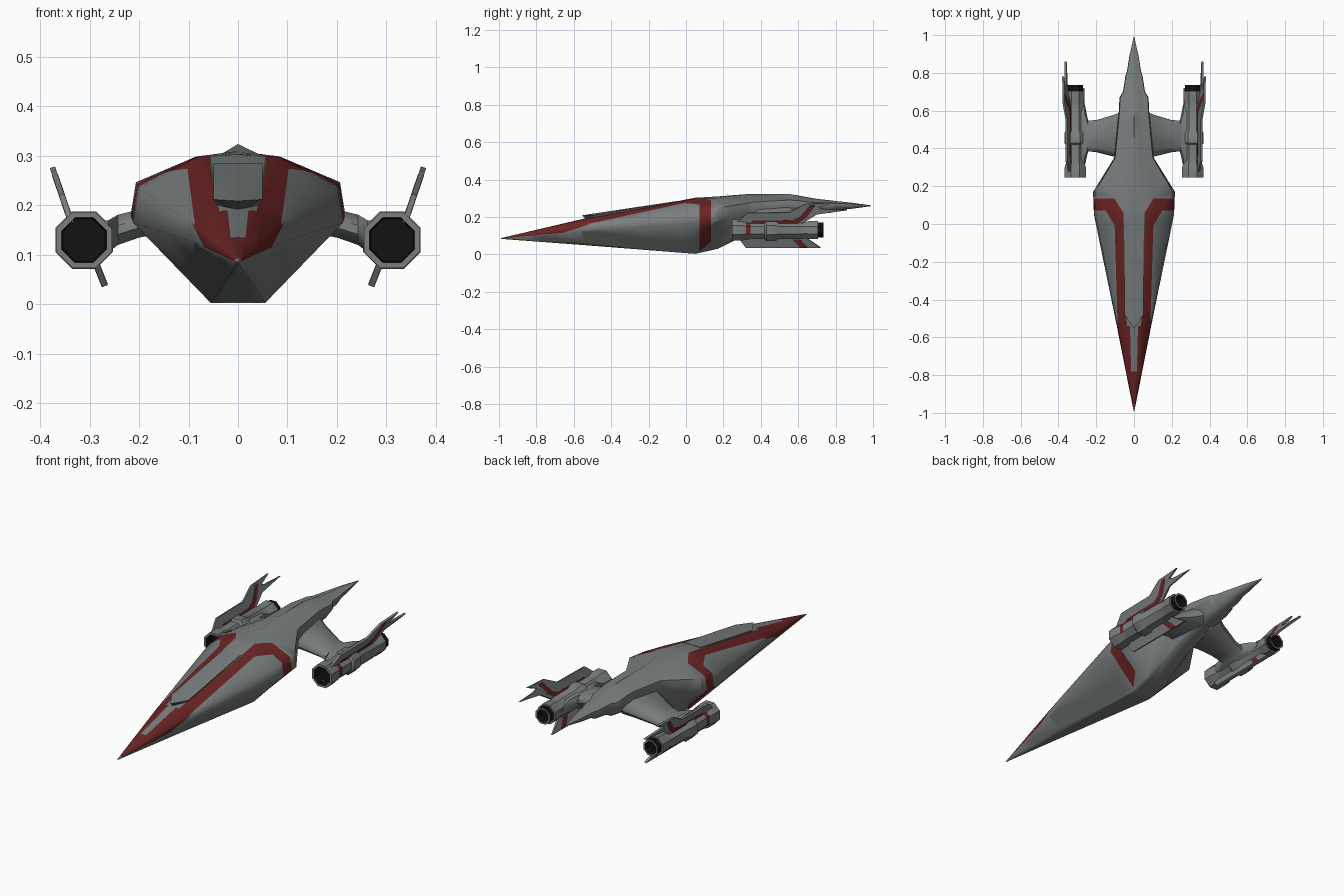
import bpy, bmesh, math
from mathutils import Vector

old = bpy.data.objects.get("Cube")
if old:
    bpy.data.objects.remove(old, do_unlink=True)


def material(name, r, g, b):
    mat = bpy.data.materials.new(name)
    mat.use_nodes = True
    mat.diffuse_color = (r, g, b, 1)
    bsdf = next(n for n in mat.node_tree.nodes if n.type == 'BSDF_PRINCIPLED')
    bsdf.inputs["Base Color"].default_value = (r, g, b, 1)
    bsdf.inputs["Roughness"].default_value = 0.7
    return mat


GREY, RED, BLACK, GLASS, OLIVE = range(5)
PALETTE = [material("hull grey", 0.195, 0.21, 0.21),
           material("stripe red", 0.15, 0.018, 0.018),
           material("engine black", 0.006, 0.006, 0.006),
           material("visor dark grey", 0.07, 0.075, 0.075),
           material("pinstripe olive", 0.06, 0.08, 0.02)]


def finish(name, bm, mirrored=False, sharp=35):
    """Turn a bmesh into a named object, mirrored across x when asked."""
    bmesh.ops.recalc_face_normals(bm, faces=bm.faces)
    mesh = bpy.data.meshes.new(name)
    bm.to_mesh(mesh)
    bm.free()
    for mat in PALETTE:
        mesh.materials.append(mat)
    obj = bpy.data.objects.new(name, mesh)
    bpy.context.collection.objects.link(obj)
    bpy.ops.object.select_all(action='DESELECT')
    obj.select_set(True)
    bpy.context.view_layer.objects.active = obj
    bpy.ops.object.shade_smooth_by_angle(angle=math.radians(sharp))
    if mirrored:
        mod = obj.modifiers.new("mirror", 'MIRROR')
        mod.use_mirror_merge = False


def loft(rings):
    """Skin a list of closed rings and cap both ends."""
    bm = bmesh.new()
    loops = [[bm.verts.new(p) for p in ring] for ring in rings]
    for a, b in zip(loops, loops[1:]):
        for i in range(len(a)):
            j = (i + 1) % len(a)
            bm.faces.new((a[i], a[j], b[j], b[i]))
    bm.faces.new(loops[0])
    bm.faces.new(loops[-1])
    bmesh.ops.recalc_face_normals(bm, faces=bm.faces)
    return bm


def hull_ring(y, width, top, bottom, shoulder, keel):
    def z(f):
        return bottom + (top - bottom) * f
    half = [(0.39, shoulder), (0.95, 0.775), (1, 0.54), (keel, 0)]
    right = [(width * x, y, z(f)) for x, f in half]
    left = [(-x, yy, zz) for x, yy, zz in reversed(right)]
    return [(0, y, top)] + right + [(0, y, bottom)] + left


# Fuselage: long faceted nose, waist and stepped tail spike
# columns: y, half width, top, bottom, shoulder height, keel width
SECTIONS = [
    (-0.99, 0.002, 0.087, 0.083, 0.99, 0.26),
    (-0.55, 0.089, 0.19, 0.05, 0.98, 0.26),
    (0.05, 0.212, 0.303, 0.003, 0.985, 0.26),
    (0.17, 0.217, 0.31, 0.03, 0.96, 0.26),
    (0.35, 0.105, 0.324, 0.12, 0.88, 0.4),
    (0.55, 0.085, 0.323, 0.18, 0.85, 0.5),
    (0.60, 0.08, 0.315, 0.19, 0.85, 0.5),
    (0.67, 0.077, 0.302, 0.2, 0.88, 0.5),
    (0.70, 0.058, 0.297, 0.215, 0.88, 0.5),
    (0.78, 0.046, 0.288, 0.223, 0.88, 0.5),
    (0.81, 0.037, 0.284, 0.237, 0.88, 0.5),
    (0.88, 0.026, 0.277, 0.243, 0.88, 0.5),
    (0.99, 0.002, 0.262, 0.258, 0.88, 0.5)]
hull = loft([hull_ring(*s) for s in SECTIONS])

# Stripe edges, as plan-view lines that are cut into the fuselage skin
INNER = ((0.042, -0.4), (0.056, 0.06))
PIN = ((0.046, -0.4), (0.06, 0.06))
OUTER = ((0.088, -0.5), (0.102, -0.02))
INNER_BEND = ((0.056, 0.06), (0.105, 0.135))
OUTER_BEND = ((0.102, -0.01), (0.15, 0.072))
WEDGE = ((0.015, -0.78), (0.021, -0.55))
FRONT, BACK = 0.072, 0.135
NOSE, WEDGE_TIP, TIP = -0.54, -0.78, -0.965
PIN_START, PIN_END = -0.35, 0
# Rising lower border of the red on the nose flanks, as y and z
FLANK = ((-0.72, 0.095), (-0.5, 0.166))


def cut(point, normal):
    geom = hull.verts[:] + hull.edges[:] + hull.faces[:]
    bmesh.ops.bisect_plane(hull, geom=geom, dist=1e-5,
                           plane_co=point, plane_no=normal)


def beyond(line, x, y):
    """How far a point lies to the right of a line, seen along the line."""
    (ax, ay), (bx, by) = line
    return (x - ax) * (by - ay) - (y - ay) * (bx - ax)


for side in (1, -1):
    for (ax, ay), (bx, by) in (INNER, PIN, OUTER, INNER_BEND, OUTER_BEND,
                               WEDGE):
        cut((side * ax, ay, 0), (side * (by - ay), ax - bx, 0))
for y in (FRONT, BACK, NOSE, WEDGE_TIP, TIP, PIN_START, PIN_END):
    cut((0, y, 0), (0, 1, 0))
(ay, az), (by, bz) = FLANK
cut((0, ay, az), (0, bz - az, ay - by))


def skin_colour(face):
    c = face.calc_center_median()
    x, y, up = abs(c.x), c.y, face.normal.z
    if y > BACK or y < TIP or up < -0.9:
        return GREY
    if y < FRONT and up < 0.3:
        on_flank = y < -0.5 and up > 0 and beyond(FLANK, y, c.z) < 0
        return RED if on_flank else GREY
    if y < NOSE:
        return RED if y < WEDGE_TIP or beyond(WEDGE, x, y) > 0 else GREY
    if beyond(INNER, x, y) < 0 or beyond(INNER_BEND, x, y) < 0:
        return GREY
    if PIN_START < y < PIN_END and beyond(PIN, x, y) < 0:
        return OLIVE
    if y > FRONT or beyond(OUTER, x, y) < 0 or beyond(OUTER_BEND, x, y) < 0:
        return RED
    return GREY


hull.normal_update()
for face in hull.faces:
    face.material_index = skin_colour(face)
finish("fuselage", hull, sharp=60)

# Canopy: pointed roof step with a dark undercut visor
canopy = bmesh.new()
for side in (1, -1):
    for p in ((0.05, -0.48, 0.212), (0.05, -0.05, 0.285),
              (0.036, -0.455, 0.19), (0.04, -0.05, 0.25)):
        canopy.verts.new((side * p[0], p[1], p[2]))
for p in ((0, -0.555, 0.209), (0, -0.525, 0.18), (0, -0.48, 0.216)):
    canopy.verts.new(p)
bmesh.ops.convex_hull(canopy, input=canopy.verts[:])
canopy.normal_update()
for face in canopy.faces:
    if face.normal.y < -0.3 and face.normal.z < 0.5:
        face.material_index = GLASS
finish("canopy", canopy)


# Pylons: chamfered arms tapering out to fairings along the engines
def pylon_ring(x, y0, y1, z0, z1):
    cy, cz = (y0 + y1) / 2, (z0 + z1) / 2
    hy, hz = (y1 - y0) / 2, (z1 - z0) / 2
    corners = [(1, 0.3), (0.7, 1), (-0.7, 1), (-1, 0.3),
               (-1, -0.3), (-0.7, -1), (0.7, -1), (1, -0.3)]
    return [(x, cy + hy * a, cz + hz * b) for a, b in corners]


finish("engine_pylon", loft([
    pylon_ring(0.03, 0.32, 0.61, 0.17, 0.29),
    pylon_ring(0.1, 0.355, 0.58, 0.155, 0.24),
    pylon_ring(0.2, 0.38, 0.55, 0.135, 0.192),
    pylon_ring(0.243, 0.385, 0.548, 0.12, 0.181),
    pylon_ring(0.262, 0.3, 0.64, 0.105, 0.17),
    pylon_ring(0.29, 0.3, 0.64, 0.105, 0.17)]), mirrored=True, sharp=50)

# Engine nacelles: eight-sided turned tubes with dark intakes
CENTRE = Vector((0.311, 0, 0.13))


def octagon(y, radius):
    angles = [math.radians(22.5 + 45 * i) for i in range(8)]
    return [CENTRE + Vector((radius * math.cos(a), y, radius * math.sin(a)))
            for a in angles]


PROFILE = [(0.29, 0.046), (0.245, 0.049), (0.245, 0.061), (0.3, 0.061),
           (0.32, 0.054), (0.345, 0.053), (0.42, 0.053), (0.43, 0.063),
           (0.48, 0.063), (0.495, 0.053), (0.62, 0.053), (0.64, 0.048),
           (0.66, 0.053), (0.705, 0.053), (0.705, 0.044), (0.69, 0.043)]
nacelle = loft([octagon(y, r) for y, r in PROFILE])
for face in nacelle.faces:
    c = face.calc_center_median()
    n = face.normal
    if 0.245 < c.y < 0.3 and (c - CENTRE).xz.length < 0.05:
        face.material_index = BLACK
    elif 0.32 < c.y < 0.345 and n.x > 0.5 and n.z > -0.3:
        face.material_index = RED
finish("engine_nacelle", nacelle, mirrored=True)

# Exhausts: black barrels with a grey rim, hollowed at the back
exhaust = loft([octagon(y, r) for y, r in
                [(0.66, 0.044), (0.735, 0.044), (0.735, 0.034), (0.7, 0.03)]])
for face in exhaust.faces:
    on_rim = face.calc_center_median().y > 0.734
    face.material_index = GREY if on_rim else BLACK
finish("engine_exhaust", exhaust, mirrored=True)


# Fins: thin slanted plates, outline given as y and z
def slanted_plate(name, outline, x_at, slope, z_at, thickness, colour):
    bm = bmesh.new()
    lean = Vector((1, 0, -slope)).normalized() * thickness / 2
    mid = [Vector((x_at + (z - z_at) * slope, y, z)) for y, z in outline]
    a = [bm.verts.new(p + lean) for p in mid]
    b = [bm.verts.new(p - lean) for p in mid]
    bm.faces.new(a)
    bm.faces.new(b[::-1])
    for i in range(len(a)):
        j = (i + 1) % len(a)
        bm.faces.new((a[j], a[i], b[i], b[j]))
    for face in bm.faces:
        face.material_index = colour
    finish(name, bm, mirrored=True)


UPPER = dict(x_at=0.337, slope=0.34, z_at=0.165)
LOWER = dict(x_at=0.288, slope=0.4, z_at=0.085)
slanted_plate("upper_fin", [
    (0.26, 0.165), (0.33, 0.222), (0.55, 0.225), (0.64, 0.27), (0.78, 0.277),
    (0.71, 0.25), (0.74, 0.242), (0.86, 0.237), (0.7, 0.215), (0.62, 0.165)],
    thickness=0.011, colour=GREY, **UPPER)
slanted_plate("upper_fin_stripe", [
    (0.34, 0.168), (0.36, 0.182), (0.57, 0.185), (0.61, 0.203),
    (0.66, 0.262), (0.69, 0.262), (0.645, 0.2), (0.6, 0.168)],
    thickness=0.0125, colour=RED, **UPPER)
slanted_plate("lower_fin", [
    (0.28, 0.09), (0.32, 0.037), (0.72, 0.037), (0.64, 0.09)],
    thickness=0.012, colour=GREY, **LOWER)
slanted_plate("lower_fin_stripe", [
    (0.57, 0.082), (0.61, 0.038), (0.65, 0.038), (0.61, 0.082)],
    thickness=0.0135, colour=RED, **LOWER)
